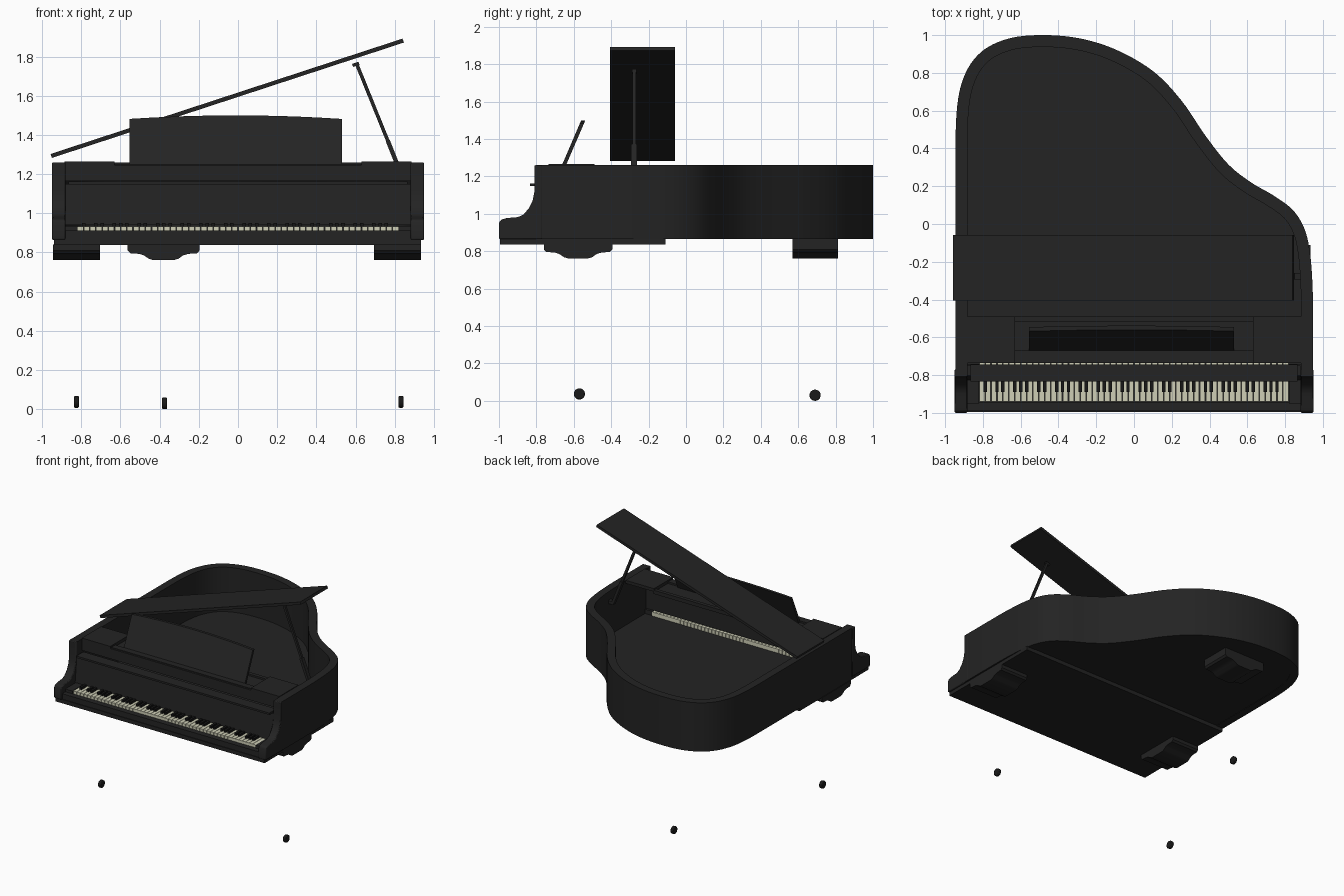
import bpy, bmesh, math
from mathutils import Vector, Matrix

cube = bpy.data.objects.get("Cube")
if cube:
    bpy.data.objects.remove(cube, do_unlink=True)


def material(name, rgb):
    m = bpy.data.materials.new(name)
    m.use_nodes = True
    m.diffuse_color = (*rgb, 1)
    bsdf = m.node_tree.nodes["Principled BSDF"]
    bsdf.inputs["Base Color"].default_value = (*rgb, 1)
    return m


LACQUER = material("black lacquer", (0.017, 0.017, 0.017))
EBONY = material("ebony key", (0.008, 0.008, 0.008))
IVORY = material("ivory key", (0.62, 0.62, 0.47))
RUBBER = material("dark caster", (0.01, 0.01, 0.01))


def finish(name, bm, mat, smooth=False, bevel=0):
    bmesh.ops.recalc_face_normals(bm, faces=bm.faces)
    mesh = bpy.data.meshes.new(name)
    bm.to_mesh(mesh)
    bm.free()
    mesh.materials.append(mat)
    ob = bpy.data.objects.new(name, mesh)
    bpy.context.collection.objects.link(ob)
    if bevel:
        mod = ob.modifiers.new("soft edges", 'BEVEL')
        mod.width, mod.segments = bevel, 2
    if smooth:
        bpy.ops.object.select_all(action='DESELECT')
        ob.select_set(True)
        bpy.context.view_layer.objects.active = ob
        bpy.ops.object.shade_smooth_by_angle(angle=math.radians(30))
    return ob


def place(axis, u, v, w):
    return {'x': (w, u, v), 'y': (u, w, v), 'z': (u, v, w)}[axis]


def add_prism(bm, pts, axis, a, b):
    """Extrude a flat profile along an axis from a to b."""
    face = bm.faces.new([bm.verts.new(place(axis, u, v, a)) for u, v in pts])
    ext = bmesh.ops.extrude_face_region(bm, geom=[face])["geom"]
    shift = Vector(place(axis, 0, 0, b - a))
    bmesh.ops.translate(bm, vec=shift, verts=[g for g in ext if isinstance(g, bmesh.types.BMVert)])


def prism(name, pts, axis, a, b, mat=LACQUER, **kw):
    bm = bmesh.new()
    add_prism(bm, pts, axis, a, b)
    return finish(name, bm, mat, **kw)


def rect(x0, x1, y0, y1):
    return [(x0, y0), (x1, y0), (x1, y1), (x0, y1)]


def box(name, x, y, z, mat=LACQUER, **kw):
    return prism(name, rect(*x, *y), 'z', *z, mat, **kw)


def spline(ctrl, steps=6):
    """Smooth curve through the control points."""
    p = [Vector(c) for c in ctrl]
    p = [p[0] * 2 - p[1]] + p + [p[-1] * 2 - p[-2]]
    out = []
    for a, b, c, d in zip(p, p[1:], p[2:], p[3:]):
        for i in range(steps):
            t = i / steps
            out.append((2 * b + (c - a) * t + (2 * a - 5 * b + 4 * c - d) * t * t
                        + (3 * b - a - 3 * c + d) * t ** 3) / 2)
    return out + [p[-2]]


# Curved case rim: left flank, round tail, bent side, right flank
outline = spline([(-.945, -.8), (-.945, -.3), (-.945, .2), (-.94, .58), (-.9, .78), (-.81, .91),
                  (-.67, .98), (-.5, 1), (-.3, .985), (-.1, .925), (.1, .81), (.25, .655),
                  (.38, .465), (.5, .315), (.62, .22), (.74, .15), (.84, .075), (.9, -.02),
                  (.93, -.14), (.945, -.32), (.948, -.55), (.948, -.8)])


def inset(path, dist):
    out = []
    for i, p in enumerate(path):
        t = (path[min(i + 1, len(path) - 1)] - path[max(i - 1, 0)]).normalized()
        out.append(p + Vector((t.y, -t.x)) * dist)
    return out


inner = inset(outline, .063)
prism("case_rim", outline + inner[::-1], 'z', .865, 1.26, smooth=True)
prism("soundboard", inset(outline, .03), 'z', .868, .9)
box("key_bed", (-.94, .935), (-.995, -.11), (.837, .868))

# Scrolled arms either side of the keyboard
arm = [(-.77, .865), (-1, .865), (-1, .95), (-.99, .968), (-.96, .977), (-.9, .982), (-.87, .995),
       (-.84, 1.03), (-.82, 1.07), (-.81, 1.12), (-.81, 1.26), (-.77, 1.26)]
for side, s in (("left", 1), ("right", -1)):
    prism(side + "_arm", arm, 'x', s * .882, s * .95, smooth=True, bevel=.006)
    box(side + "_key_block", sorted((s * .82, s * .885)), (-.95, -.74), (.86, .935))
    box(side + "_top_panel", sorted((s * .63, s * .885)), (-.735, -.49), (1.24, 1.265))

# Key slip and keyboard
box("key_slip", (-.885, .885), (-.99, -.945), (.86, .912))
box("key_frame", (-.82, .82), (-.95, -.74), (.865, .9))
whites, blacks = bmesh.new(), bmesh.new()
step = 1.64 / 52
for i in range(52):
    x = -.82 + i * step
    add_prism(whites, rect(x + .0015, x + step - .0015, -.94, -.735), 'z', .898, .932)
    if i % 7 in (0, 2, 3, 5, 6) and i < 51:
        add_prism(blacks, rect(x + step - .009, x + step + .009, -.89, -.8), 'z', .925, .95)
finish("white_keys", whites, IVORY)
finish("black_keys", blacks, EBONY)

# Fallboard with its lip, and the board above it
prism("fallboard", [(-.825, .94), (-.803, 1.15), (-.75, 1.15), (-.75, .94)], 'x', -.882, .882)
box("fallboard_lip", (-.865, .865), (-.835, -.745), (1.148, 1.163))
box("front_board", (-.882, .882), (-.735, -.718), (1.165, 1.248))

# Music desk on its tray
box("desk_tray", (-.635, .635), (-.72, -.49), (1.222, 1.238))
box("tray_front_rail", (-.635, .635), (-.72, -.67), (1.235, 1.252))
box("tray_back_rail", (-.635, .635), (-.52, -.49), (1.235, 1.252))
top = [(-.555 + 1.085 * i / 12, 1.5 - .018 * ((i - 6) / 6) ** 2) for i in range(13)]
desk = prism("music_desk", [(.53, 1.24), (-.555, 1.24)] + top, 'y', -.672, -.65)
for v in desk.data.vertices:
    v.co.y += (v.co.z - 1.24) * .43

# Raised front lid and its prop stick
prism("lid", [(-.95, 1.283), (.847, 1.872), (.84, 1.892), (-.957, 1.303)], 'y', -.405, -.058)


def stick(name, a, b, half, depth):
    a, b = Vector(a), Vector(b)
    d = (b - a).normalized() * half
    n = Vector((-d.y, d.x))
    prism(name, [a + n, b + n, b - n, a - n], 'y', -.277 - depth, -.277 + depth)


stick("prop_lower", (.845, 1.17), (.765, 1.37), .011, .016)
stick("prop_upper", (.765, 1.37), (.605, 1.765), .009, .009)
stick("prop_cap", (.585, 1.755), (.618, 1.766), .008, .012)
box("prop_hinge", (.835, .89), (-.295, -.26), (1.165, 1.19))

# Shaped leg mounts under the case
half = [(0, .762), (.055, .762), (.075, .768), (.1, .785), (.125, .793), (.17, .796), (.183, .81)]


def mount(name, centre, top_z, axis, a, b):
    right = half + [(.183, top_z)]
    pts = [(centre + u, v) for u, v in right] + [(centre - u, v) for u, v in right[:0:-1]]
    prism(name, pts, axis, a, b, smooth=True)


mount("left_leg_mount", -.577, .84, 'x', .695, .935)
mount("right_leg_mount", -.577, .84, 'x', -.945, -.705)
mount("rear_leg_mount", -.38, .87, 'y', .57, .812)

# Casters
for name, x, y, z in (("left", .832, -.57, .037), ("right", -.825, -.57, .037), ("rear", -.375, .69, .03)):
    bm = bmesh.new()
    bmesh.ops.create_cone(bm, cap_ends=True, segments=24, radius1=.03, radius2=.03, depth=.026,
                          matrix=Matrix.Translation((x, y, z)) @ Matrix.Rotation(math.pi / 2, 4, 'Y'))
    finish(name + "_caster", bm, RUBBER, smooth=True, bevel=.006)
